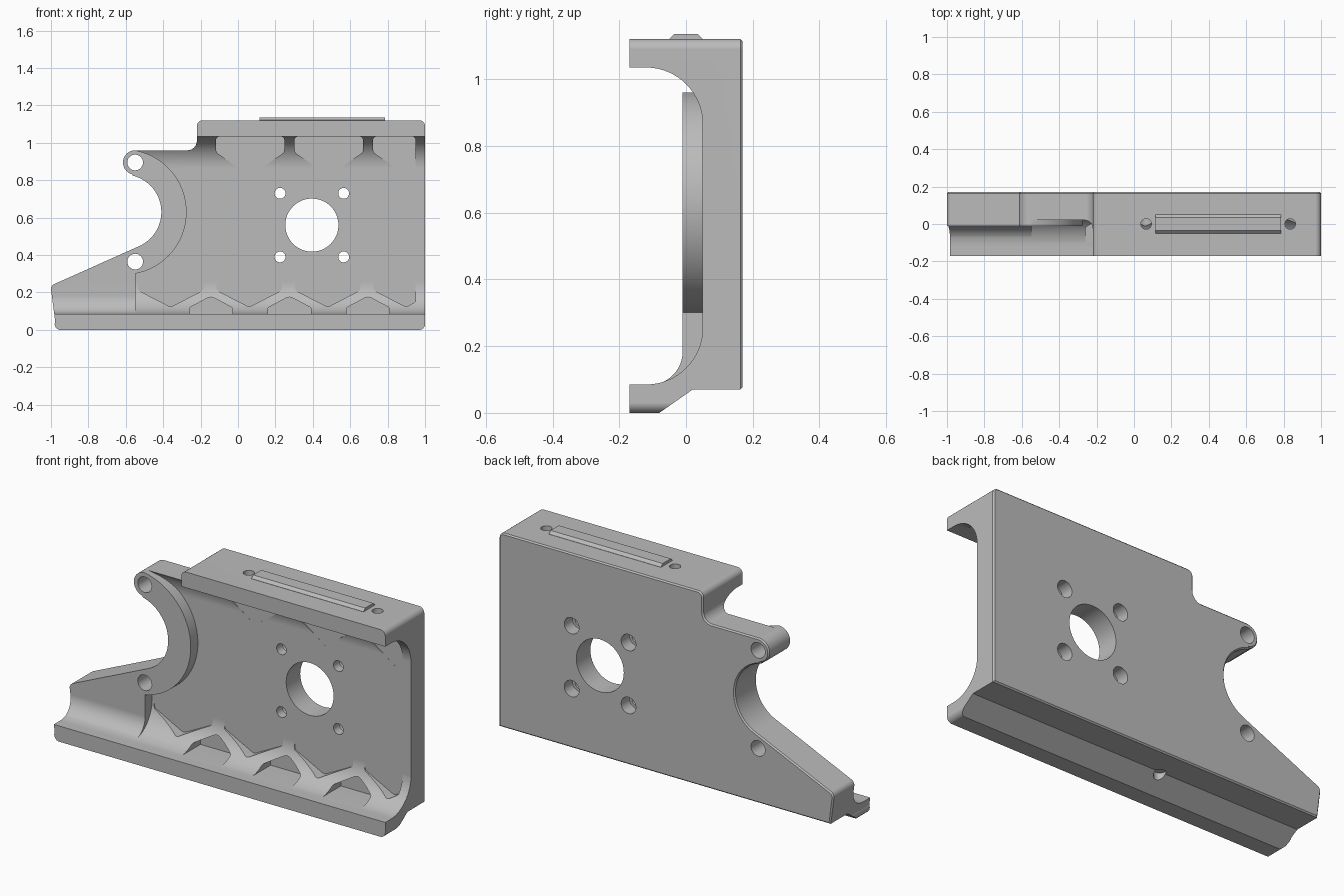
import bpy, bmesh
from math import radians, cos, sin, tan
from mathutils import Vector

if "Cube" in bpy.data.objects:
    bpy.data.objects.remove(bpy.data.objects["Cube"])

grey = bpy.data.materials.new("light grey")
grey.use_nodes = True
grey.diffuse_color = (0.5, 0.5, 0.5, 1)
grey.node_tree.nodes["Principled BSDF"].inputs["Base Color"].default_value = (0.5, 0.5, 0.5, 1)


def arc(cx, cy, r, a0, a1, n=24):
    angles = [radians(a0 + (a1 - a0) * i / n) for i in range(n + 1)]
    return [(cx + r * cos(a), cy + r * sin(a)) for a in angles]


def rounded(corners, n=6):
    """Polygon from (x, y) or (x, y, radius) corners."""
    out = []
    for i, c in enumerate(corners):
        p = Vector(c[:2])
        if len(c) < 3:
            out.append(tuple(p))
            continue
        a = (Vector(corners[i - 1][:2]) - p).normalized()
        b = (Vector(corners[(i + 1) % len(corners)][:2]) - p).normalized()
        half = a.angle(b) / 2
        reach = c[2] / tan(half)
        centre = p + (a + b).normalized() * (c[2] / sin(half))
        start, end = p + a * reach - centre, p + b * reach - centre
        for k in range(n + 1):
            d = start.lerp(end, k / n).normalized() * c[2]
            out.append(tuple(centre + d))
    return out


def prism(name, points, axis, low, high, chamfer=0.0):
    """Extrude a polygon along an axis, with an optional chamfer at the high end."""
    place = {"x": lambda u, v, w: (w, u, v),
             "y": lambda u, v, w: (u, w, v),
             "z": lambda u, v, w: (u, v, w)}[axis]
    bm = bmesh.new()
    face = bm.faces.new([bm.verts.new(place(u, v, low)) for u, v in points])
    ext = bmesh.ops.extrude_face_region(bm, geom=[face])["geom"]
    verts = [g for g in ext if isinstance(g, bmesh.types.BMVert)]
    cap = [g for g in ext if isinstance(g, bmesh.types.BMFace)][0]
    bmesh.ops.translate(bm, verts=verts, vec=place(0, 0, high - low - chamfer))
    bmesh.ops.recalc_face_normals(bm, faces=bm.faces)
    if chamfer:
        bmesh.ops.inset_region(bm, faces=[cap], thickness=chamfer, use_even_offset=True)
        bmesh.ops.translate(bm, verts=cap.verts[:], vec=place(0, 0, chamfer))
    mesh = bpy.data.meshes.new(name)
    bm.to_mesh(mesh)
    bm.free()
    mesh.materials.append(grey)
    obj = bpy.data.objects.new(name, mesh)
    bpy.context.collection.objects.link(obj)
    return obj


def combine(target, tool, operation):
    mod = target.modifiers.new("cut", "BOOLEAN")
    mod.operation, mod.solver, mod.object = operation, "EXACT", tool
    bpy.context.view_layer.objects.active = target
    bpy.ops.object.modifier_apply(modifier=mod.name)
    bpy.data.objects.remove(tool)


def drill(target, u, v, r, axis, low, high):
    combine(target, prism("drill", arc(u, v, r, 0, 352.5, 47), axis, low, high), "DIFFERENCE")


# C-shaped section: back plate with filleted top and bottom flanges
section = [(-0.17, 0), (-0.08, 0), (0.02, 0.07), (0.163, 0.07), (0.17, 0.077),
           (0.17, 1.113), (0.163, 1.12), (-0.17, 1.12), (-0.17, 1.035)]
section += arc(-0.12, 0.865, 0.17, 90, 0) + arc(-0.12, 0.255, 0.17, 0, -90)
section += [(-0.17, 0.085)]
body = prism("bracket_body", section, "x", -1.1, 1.1)

# Truss pockets in the fillets
PITCH = 0.42
FRONT, DEEP = -0.25, 0.0505
for i in range(4):
    x = -0.36 + PITCH * i
    right = min(x + 0.175, 0.95)
    # lower pocket with a pointed bottom
    shape = [(x, 0.122, 0.03), (right, 0.125 + (right - x) * 0.5, 0.02),
             (right, 0.3), (x - 0.175, 0.3), (x - 0.175, 0.212, 0.02)]
    combine(body, prism("pocket", rounded(shape), "y", FRONT, DEEP), "DIFFERENCE")
    if i == 3:
        break
    # small inverse pocket between the lower ribs
    x = -0.145 + PITCH * i
    shape = [(x - 0.115, 0.086), (x + 0.115, 0.086), (x + 0.115, 0.118, 0.012),
             (x, 0.18, 0.04), (x - 0.115, 0.118, 0.012)]
    combine(body, prism("pocket", rounded(shape), "y", FRONT, DEEP), "DIFFERENCE")
    # upper pocket with a tapering bottom
    x = 0.065 + PITCH * i
    right = min(x + 0.183, 0.95)
    shape = [(x - 0.183, 1.034, 0.02), (x - 0.183, 0.95, 0.03), (x, 0.82),
             (right, 0.95 - (x + 0.183 - right) * 0.7, 0.02), (right, 1.034, 0.02)]
    combine(body, prism("pocket", rounded(shape), "y", FRONT, DEEP), "DIFFERENCE")

# Thicker left end and raised clamp ring
RING = (-0.61, 0.63)
end_section = [(0.1, 0.08), (0.1, 0.9), (-0.01, 0.9)]
end_section += arc(-0.11, 0.184, 0.1, 0, -90) + [(-0.11, 0.08)]
combine(body, prism("left_end", end_section, "x", -1.05, -0.548), "UNION")
combine(body, prism("ring", arc(*RING, 0.335, 0, 357, 119), "y", -0.011, 0.1), "UNION")

# Trim everything to the front outline
outline = rounded([(-1, 0, 0.03), (1, 0, 0.03), (1, 1.12, 0.03),
                   (-0.22, 1.12, 0.03), (-0.22, 0.96, 0.05), (-0.5, 0.96)])
outline += arc(-0.55, 0.895, 0.065, 90, 257) + arc(*RING, 0.2, 77, -69, 40)
outline += rounded([(-0.54, 0.44), (-1, 0.237, 0.03), (-1, 0.03)])[1:-1]
combine(body, prism("outline", outline, "y", -0.3, 0.17, 0.007), "INTERSECT")

# Motor bore, motor screws with counterbores, clamp screws
drill(body, 0.395, 0.56, 0.142, "y", -0.3, 0.3)
for x in (0.225, 0.565):
    for z in (0.39, 0.73):
        drill(body, x, z, 0.029, "y", -0.3, 0.3)
        drill(body, x, z, 0.044, "y", 0.1, 0.3)
for z in (0.365, 0.895):
    drill(body, -0.55, z, 0.042, "y", -0.3, 0.3)

# Screw holes in the top and underside
for x in (0.065, 0.835):
    drill(body, x, 0, 0.028, "z", 0.9, 1.3)
drill(body, -0.145, 0.015, 0.03, "z", -0.1, 0.085)

# Raised rail on top
rail = prism("top_rail", [(-0.05, 1.115), (0.05, 1.115), (0.05, 1.121),
                          (0.035, 1.135), (-0.035, 1.135), (-0.05, 1.121)],
             "x", 0.115, 0.785)

for obj in (body, rail):
    bpy.ops.object.select_all(action="DESELECT")
    obj.select_set(True)
    bpy.context.view_layer.objects.active = obj
    bpy.ops.object.shade_smooth_by_angle(angle=radians(25))
    obj.modifiers.new("normals", "WEIGHTED_NORMAL").keep_sharp = True
